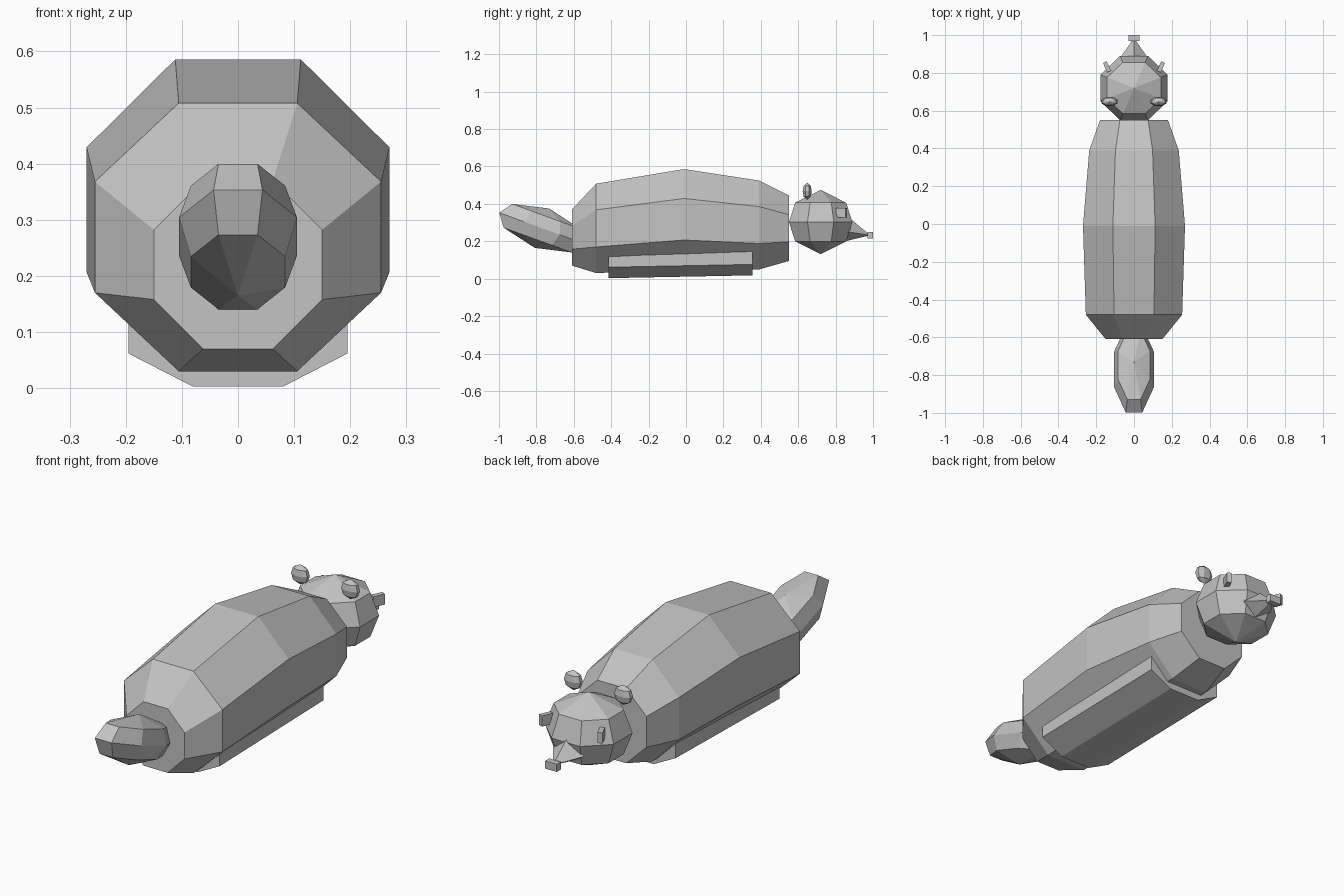
import bpy, bmesh, math
from mathutils import Matrix, Vector

cube = bpy.data.objects.get("Cube")
if cube:
    bpy.data.objects.remove(cube, do_unlink=True)

grey = bpy.data.materials.new("plain grey")
grey.use_nodes = True
grey.diffuse_color = (0.55, 0.55, 0.55, 1)
grey.node_tree.nodes["Principled BSDF"].inputs["Base Color"].default_value = (0.55, 0.55, 0.55, 1)

# Corners of an octagon whose flat sides lie at distance 1
OCTAGON = [(math.cos(a) / math.cos(math.pi / 8), math.sin(a) / math.cos(math.pi / 8))
           for a in (math.pi / 8 + i * math.pi / 4 for i in range(8))]


def finish(bm, name):
    bmesh.ops.recalc_face_normals(bm, faces=bm.faces)
    mesh = bpy.data.meshes.new(name)
    bm.to_mesh(mesh)
    bm.free()
    mesh.materials.append(grey)
    obj = bpy.data.objects.new(name, mesh)
    bpy.context.collection.objects.link(obj)
    return obj


def bridge(bm, a, b):
    for i in range(len(a)):
        j = (i + 1) % len(a)
        bm.faces.new((a[i], a[j], b[j], b[i]))


def loft(name, rings):
    """Octagonal tube along y; each ring is (y, centre z, half width, half height)."""
    bm = bmesh.new()
    loops = [[bm.verts.new((u * w, y, z + v * h)) for u, v in OCTAGON]
             for y, z, w, h in rings]
    for a, b in zip(loops, loops[1:]):
        bridge(bm, a, b)
    bm.faces.new(loops[0])
    bm.faces.new(loops[-1])
    return finish(bm, name)


def blob(name, centre, half, tilt=0):
    """Eight-sided ball with three rings and two poles, tilted about x."""
    bm = bmesh.new()
    loops = [[bm.verts.new((u * r, v * r, z)) for u, v in OCTAGON]
             for z, r in ((-0.6, 0.8), (0, 1), (0.6, 0.8))]
    for a, b in zip(loops, loops[1:]):
        bridge(bm, a, b)
    for ring, z in ((loops[0], -1), (loops[-1], 1)):
        pole = bm.verts.new((0, 0, z))
        for i in range(8):
            bm.faces.new((ring[i], ring[(i + 1) % 8], pole))
    bm.transform(Matrix.Translation(centre) @ Matrix.Rotation(tilt, 4, "X")
                 @ Matrix.Diagonal((*half, 1)))
    return finish(bm, name)


def box(name, centre, size, turn=0):
    bm = bmesh.new()
    bmesh.ops.create_cube(bm, size=1)
    bm.transform(Matrix.Translation(centre) @ Matrix.Rotation(turn, 4, "Z")
                 @ Matrix.Diagonal((*size, 1)))
    return finish(bm, name)


# Body and the flatter belly under it
loft("body", [(-0.61, 0.22, 0.15, 0.15), (-0.48, 0.269, 0.255, 0.239),
              (-0.01, 0.318, 0.27, 0.268), (0.39, 0.287, 0.237, 0.238),
              (0.55, 0.27, 0.18, 0.175)])
loft("belly", [(-0.415, 0.103, 0.195, 0.1), (0.355, 0.118, 0.195, 0.1)])

# Tail and head
blob("tail", (0, -0.77, 0.27), (0.105, 0.243, 0.112), math.radians(-20))
blob("head", (0, 0.72, 0.303), (0.178, 0.17, 0.172))

# Snout: a four-sided spike, with a box nose on its tip
bm = bmesh.new()
base = [bm.verts.new(p) for p in ((0, 0.85, 0.345), (0.08, 0.87, 0.25),
                                  (0, 0.85, 0.2), (-0.08, 0.87, 0.25))]
tip = bm.verts.new((0, 0.985, 0.232))
for i in range(4):
    bm.faces.new((base[i], base[(i + 1) % 4], tip))
bm.faces.new(base)
finish(bm, "snout")
box("nose", (0, 0.985, 0.232), (0.06, 0.03, 0.036))

# Ears and eyes on both sides
for side, s in (("left", 1), ("right", -1)):
    blob(side + "_ear", (s * 0.13, 0.648, 0.468), (0.042, 0.024, 0.047))
    box(side + "_eye", (s * 0.143, 0.832, 0.352), (0.022, 0.055, 0.05),
        math.radians(-24 * s))
